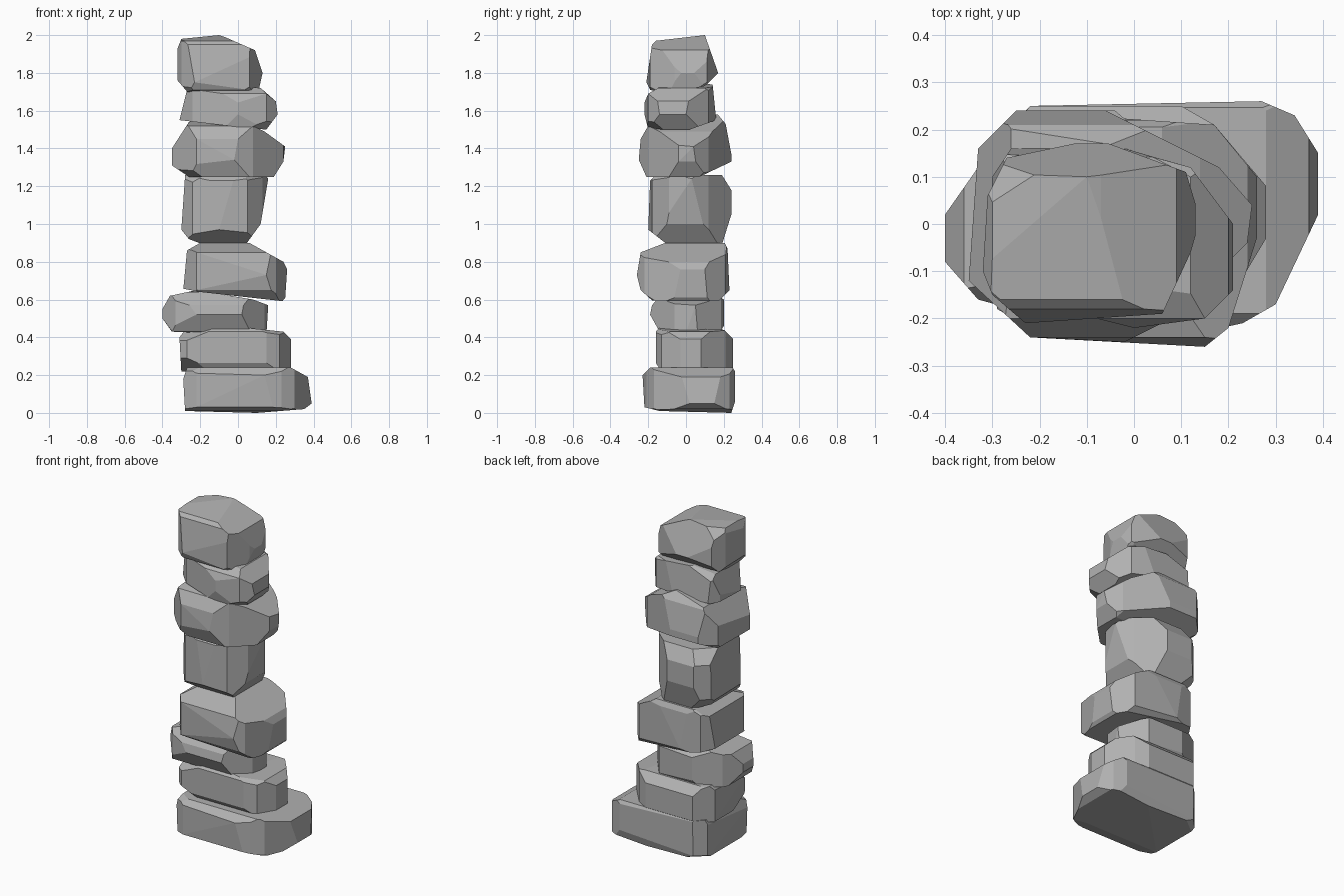
import bpy
import bmesh
import random
from mathutils import Vector

UNIT = 0.01   # profiles are given in hundredths

random.seed(4)

default_cube = bpy.data.objects.get("Cube")
if default_cube:
    bpy.data.objects.remove(default_cube, do_unlink=True)

# One plain grey for all stones
stone_grey = bpy.data.materials.new("stone_grey")
stone_grey.use_nodes = True
grey_value = (0.44, 0.44, 0.44, 1)
stone_grey.diffuse_color = grey_value
stone_grey.node_tree.nodes["Principled BSDF"].inputs["Base Color"].default_value = grey_value


def slice_off(mesh, point, normal):
    """Cut away everything beyond a plane and cap the cut."""
    geometry = mesh.verts[:] + mesh.edges[:] + mesh.faces[:]
    result = bmesh.ops.bisect_plane(mesh, geom=geometry, dist=1e-5, plane_co=point,
                                    plane_no=normal, clear_outer=True)
    rim = [item for item in result["geom_cut"]
           if isinstance(item, bmesh.types.BMEdge) and item.is_boundary]
    if len(rim) > 2:
        bmesh.ops.contextual_create(mesh, geom=rim)


def trim_to_profile(mesh, profile, across, up):
    """Trim a block to a convex outline lying in the plane of two axes."""
    middle = Vector((0, 0, 0))
    corners = []
    for a, b in profile:
        corner = Vector((0, 0, 0))
        corner[across], corner[up] = a * UNIT, b * UNIT
        corners.append(corner)
        middle += corner / len(profile)
    for start, end in zip(corners, corners[1:] + corners[:1]):
        along = end - start
        normal = Vector((0, 0, 0))
        normal[across], normal[up] = along[up], -along[across]
        if normal.dot(start - middle) < 0:
            normal.negate()
        slice_off(mesh, start, normal.normalized())


def knock_off_corners(mesh, centre, half, sharpness):
    """Break the eight corners with slightly uneven slanted facets."""
    for sx in (-1, 1):
        for sy in (-1, 1):
            for sz in (-1, 1):
                lean = [random.uniform(0.85, 1.15) for _ in range(3)]
                normal = Vector((sx * lean[0] / half.x, sy * lean[1] / half.y,
                                 sz * lean[2] / half.z))
                reach = sharpness + random.uniform(-0.06, 0.06)
                point = centre + normal * (reach / normal.length_squared)
                slice_off(mesh, point, normal.normalized())


def stone(name, front, side, plan, sharpness=2.3):
    """Carve one boulder from a block using three outlines."""
    mesh = bmesh.new()
    bmesh.ops.create_cube(mesh, size=6)
    trim_to_profile(mesh, front, 0, 2)
    trim_to_profile(mesh, side, 1, 2)
    trim_to_profile(mesh, plan, 0, 1)
    low = Vector([min(v.co[i] for v in mesh.verts) for i in range(3)])
    high = Vector([max(v.co[i] for v in mesh.verts) for i in range(3)])
    knock_off_corners(mesh, (low + high) / 2, (high - low) / 2, sharpness)
    bmesh.ops.remove_doubles(mesh, verts=mesh.verts[:], dist=0.004)
    bmesh.ops.recalc_face_normals(mesh, faces=mesh.faces[:])
    data = bpy.data.meshes.new(name)
    mesh.to_mesh(data)
    mesh.free()
    data.materials.append(stone_grey)
    bpy.context.collection.objects.link(bpy.data.objects.new(name, data))


# Stones from the ground up
stone("base_stone", sharpness=2.55,
      front=[(-28, 1), (10, 0), (35, 2), (39, 5), (37, 19), (28, 24), (-27, 24), (-29, 18)],
      side=[(-22, 3), (-14, 1), (24, 0), (26, 6), (26, 22), (24, 25), (-18, 25), (-23, 20)],
      plan=[(-29, -18), (-22, -22), (14, -23), (23, -21), (30, -17), (39, 2), (39, 15),
            (34, 23), (27, 26), (-22, 25), (-28, 19)])

stone("second_stone", sharpness=2.45,
      front=[(-30, 22), (24, 21), (28, 24), (28, 39), (24, 43), (-14, 47), (-28, 44), (-31, 40)],
      side=[(-13, 22), (22, 21), (25, 24), (25, 39), (20, 44), (-14, 45), (-16, 43), (-17, 28)],
      plan=[(-31, -13), (-27, -16), (15, -16), (22, -13), (28, -3), (28, 8), (17, 21),
            (10, 25), (-22, 25), (-30, 15)])

stone("third_stone", sharpness=2.4,
      front=[(-35, 43), (15, 41), (16, 57), (8, 60), (-22, 65), (-36, 62), (-40, 55), (-40, 50)],
      side=[(-14, 43), (17, 41), (20, 46), (20, 60), (12, 66), (-12, 64), (-18, 57), (-19, 52)],
      plan=[(-40, -8), (-33, -16), (-22, -19), (2, -19), (14, -6), (16, 5), (5, 19),
            (-18, 20), (-33, 12), (-40, 2)])

stone("fourth_stone", sharpness=2.35,
      front=[(-20, 64), (21, 56), (25, 61), (26, 76), (24, 80), (6, 90), (-20, 90),
             (-27, 86), (-29, 65)],
      side=[(-14, 56), (14, 56), (23, 65), (22, 87), (20, 91), (-11, 90), (-24, 85),
            (-26, 73), (-24, 65)],
      plan=[(-29, -15), (-22, -24), (15, -26), (20, -22), (26, -3), (26, 10), (17, 21),
            (-12, 23), (-24, 20), (-29, 13)])

stone("fifth_stone", sharpness=2.4,
      front=[(-26, 92), (-18, 89), (4, 89), (12, 100), (16, 124), (14, 126), (-28, 126), (-30, 97)],
      side=[(-20, 97), (-11, 90), (19, 89), (24, 105), (24, 118), (19, 126), (-16, 126), (-19, 123)],
      plan=[(-30, -10), (-24, -17), (-10, -20), (5, -18), (13, -9), (16, 3), (10, 12),
            (-4, 24), (-22, 24), (-29, 17)])

stone("sixth_stone", sharpness=2.35,
      front=[(-26, 125), (19, 125), (24, 133), (25, 141), (14, 149), (-5, 158), (-26, 154),
             (-35, 140), (-35, 131)],
      side=[(-21, 125), (5, 124), (24, 133), (24, 137), (21, 153), (16, 159), (-20, 152),
            (-24, 145), (-25, 134)],
      plan=[(-35, -12), (-22, -24), (-2, -25), (8, -20), (24, -4), (25, 4), (18, 12),
            (-6, 24), (-24, 25), (-33, 16)])

stone("seventh_stone", sharpness=2.35,
      front=[(-31, 155), (3, 151), (15, 150), (21, 158), (20, 165), (12, 172), (-14, 174),
             (-27, 171)],
      side=[(-20, 150), (2, 150), (16, 155), (14, 175), (-13, 173), (-20, 169), (-23, 162)],
      plan=[(-31, -9), (-24, -16), (0, -22), (15, -20), (21, -14), (21, 0), (12, 12),
            (-2, 16), (-26, 16), (-30, 10)])

stone("top_stone",
      front=[(-26, 169), (-10, 168), (11, 171), (13, 180), (9, 192), (-7, 199), (-10, 200),
             (-30, 198), (-32, 193), (-32, 176)],
      side=[(-19, 171), (-10, 169), (10, 173), (17, 180), (10, 200), (-16, 197), (-18, 195),
            (-21, 175)],
      plan=[(-30, -15), (-23, -21), (6, -19), (12, -6), (14, 1), (11, 11), (-8, 18),
            (-27, 14), (-31, 6), (-32, -10)])
